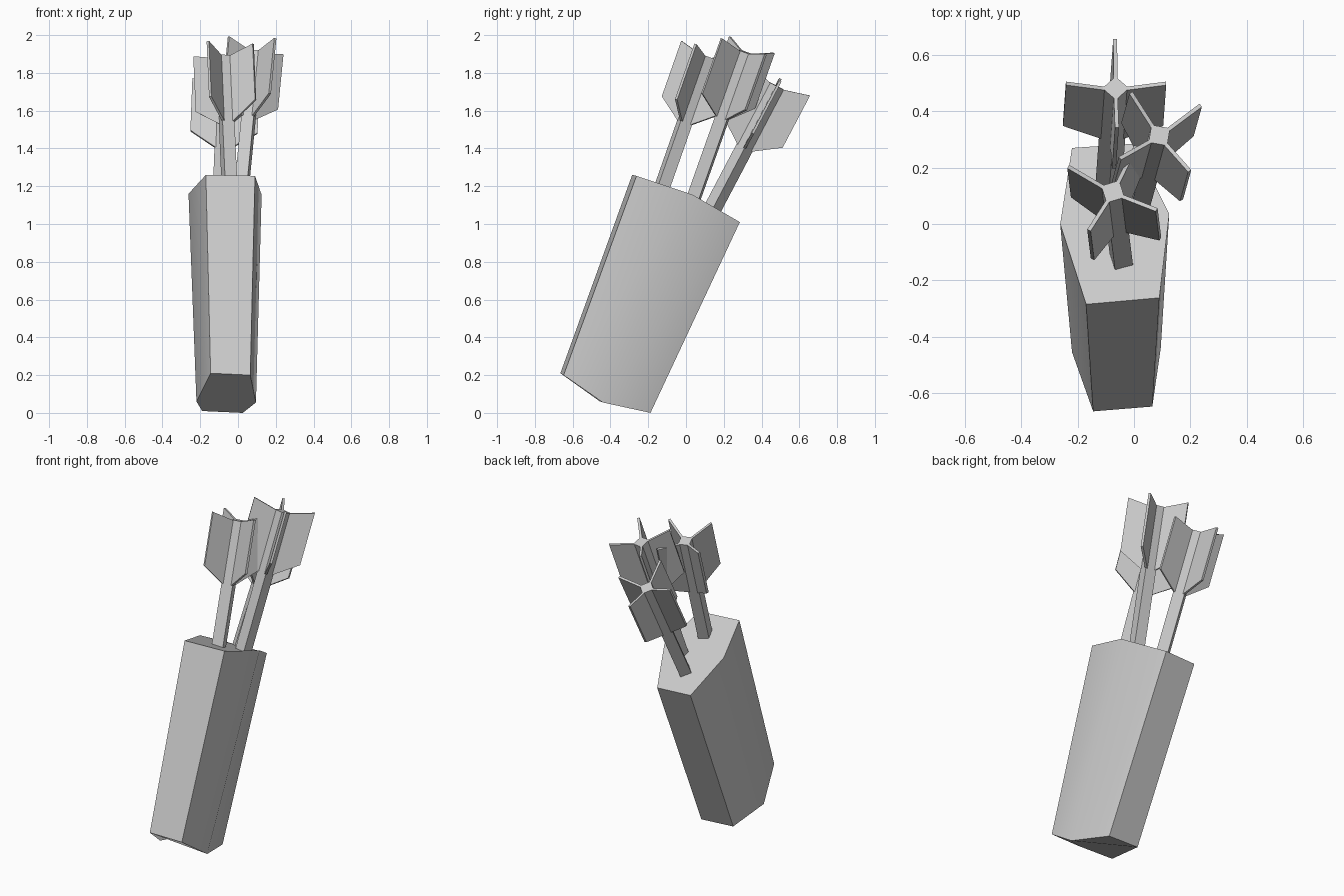
import bpy, bmesh
from math import cos, sin, radians
from mathutils import Vector

if "Cube" in bpy.data.objects:
    bpy.data.objects.remove(bpy.data.objects["Cube"])


def make_object(name, bm):
    bmesh.ops.recalc_face_normals(bm, faces=bm.faces[:])
    mesh = bpy.data.meshes.new(name)
    bm.to_mesh(mesh)
    bm.free()
    obj = bpy.data.objects.new(name, mesh)
    bpy.context.collection.objects.link(obj)
    return obj


def loft(bm, lower, upper):
    """Closed solid between two rings of equal length."""
    a = [bm.verts.new(p) for p in lower]
    b = [bm.verts.new(p) for p in upper]
    n = len(a)
    for i in range(n):
        j = (i + 1) % n
        bm.faces.new((a[i], a[j], b[j], b[i]))
    bm.faces.new(a[::-1])
    bm.faces.new(b)


# Quiver: leaning six-sided case, bottom and top rings
bottom = [(-.145, -.665, .21), (.065, -.648, .20), (.095, -.44, .055),
          (.025, -.188, 0), (-.19, -.195, .01), (-.22, -.455, .06)]
top = [(-.17, -.285, 1.26), (.09, -.262, 1.255), (.125, .035, 1.155),
       (0, .285, 1.01), (-.22, .27, 1.015), (-.262, 0, 1.16)]
bm = bmesh.new()
loft(bm, bottom, top)
quiver = make_object("quiver", bm)
bpy.ops.object.select_all(action='DESELECT')
quiver.select_set(True)
bpy.context.view_layer.objects.active = quiver
bpy.ops.object.shade_smooth_by_angle(angle=radians(40))

# Fin outline as (distance from axis, distance along axis from the shaft end)
FIN = [(.02, 0), (.045, 0), (.178, .037), (.178, -.275), (.042, -.37), (.02, -.37)]
FIN_THICK = .014
SHAFT_R = .047


def arrow(name, foot, tip, turn):
    foot, tip = Vector(foot), Vector(tip)
    axis = (tip - foot).normalized()
    u = (Vector((1, 0, 0)) - axis * axis.x).normalized()
    v = axis.cross(u)

    def spoke(deg):
        return u * cos(radians(deg)) + v * sin(radians(deg))

    angles = [turn + 90 * k for k in range(4)]
    foot = foot - axis * .06
    # Square shaft
    bm = bmesh.new()
    loft(bm, [foot + spoke(d) * SHAFT_R for d in angles],
         [tip + spoke(d) * SHAFT_R for d in angles])
    make_object(name + "_shaft", bm)
    # Four thin fins on the shaft corners
    bm = bmesh.new()
    for d in angles:
        out = spoke(d)
        half = axis.cross(out) * FIN_THICK / 2
        pts = [tip + out * r + axis * h for r, h in FIN]
        loft(bm, [p - half for p in pts], [p + half for p in pts])
    make_object(name + "_fins", bm)


# Three arrows fanning out of the case
arrow("front_arrow", (-.045, -.125, 1.20), (-.075, .115, 1.885), 62)
arrow("right_arrow", (.015, .045, 1.15), (.09, .315, 1.91), 36)
arrow("rear_arrow", (-.09, .14, 1.08), (-.065, .482, 1.73), 1)
